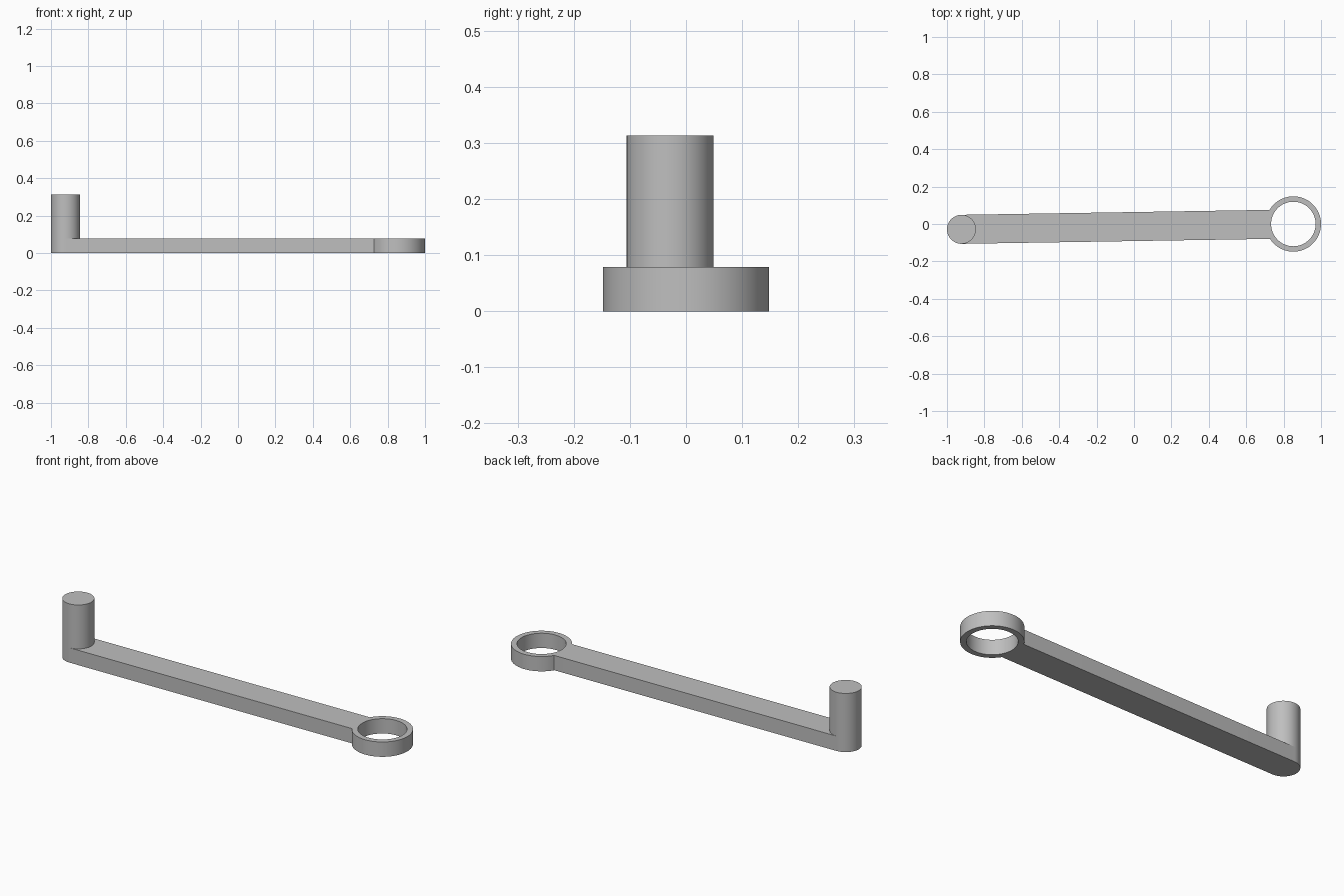
import bpy, bmesh
from math import asin, atan2, cos, sin, hypot, pi
from mathutils import Matrix, Vector

cube = bpy.data.objects.get("Cube")
if cube:
    bpy.data.objects.remove(cube)

RING = Vector((0.852, 0.0, 0.0))
POST = Vector((-0.9225, -0.0285, 0.0))
RING_R, HOLE_R, POST_R = 0.148, 0.119, 0.0775
ARM_H, POST_H = 0.079, 0.313
span = RING - POST
length = hypot(span.x, span.y)

bm = bmesh.new()


def point(cx, radius, angle):
    return bm.verts.new((cx + radius * cos(angle), radius * sin(angle), 0))


def raise_faces(faces, height, keep):
    """Extrude faces upward and return the new top faces."""
    geom = bmesh.ops.extrude_face_region(bm, geom=faces, use_keep_orig=keep)["geom"]
    verts = [g for g in geom if isinstance(g, bmesh.types.BMVert)]
    bmesh.ops.translate(bm, vec=(0, 0, height), verts=verts)
    return [g for g in geom if isinstance(g, bmesh.types.BMFace)]


# Ring eye, with rim points placed exactly where the arm edges meet it
half = asin(POST_R / RING_R)
JOINT, REST = 12, 52
angles = [pi - half + 2 * half * i / JOINT for i in range(JOINT)]
angles += [pi + half + (2 * pi - 2 * half) * i / REST for i in range(REST)]
outer = [point(0, RING_R, a) for a in angles]
inner = [point(0, HOLE_R, a) for a in angles]
n = len(angles)
for i in range(n):
    j = (i + 1) % n
    bm.faces.new((outer[i], outer[j], inner[j], inner[i]))

# Post footprint and the straight arm that joins it to the ring
SEG = 48
disc = [point(-length, POST_R, -pi / 2 + 2 * pi * i / SEG) for i in range(SEG)]
bm.faces.new(disc)
bm.faces.new(disc[SEG // 2::-1] + outer[JOINT::-1])

# Thicken everything, then raise the post from its footprint
top = raise_faces(bm.faces[:], ARM_H, True)
post_top = min(top, key=lambda f: f.calc_center_median().x)
raise_faces([post_top], POST_H - ARM_H, False)
bmesh.ops.recalc_face_normals(bm, faces=bm.faces[:])

# Swing the arm slightly so that it ends at the post position
bm.transform(Matrix.Translation(RING) @ Matrix.Rotation(atan2(span.y, span.x), 4, "Z"))
mesh = bpy.data.meshes.new("crank_arm")
bm.to_mesh(mesh)
bm.free()

# Plain grey finish
grey = bpy.data.materials.new("plain grey")
grey.use_nodes = True
colour = (0.52, 0.52, 0.52, 1)
grey.diffuse_color = colour
grey.node_tree.nodes["Principled BSDF"].inputs["Base Color"].default_value = colour
mesh.materials.append(grey)

crank = bpy.data.objects.new("crank_arm", mesh)
bpy.context.collection.objects.link(crank)
bpy.ops.object.select_all(action="DESELECT")
crank.select_set(True)
bpy.context.view_layer.objects.active = crank
bpy.ops.object.shade_smooth_by_angle()
